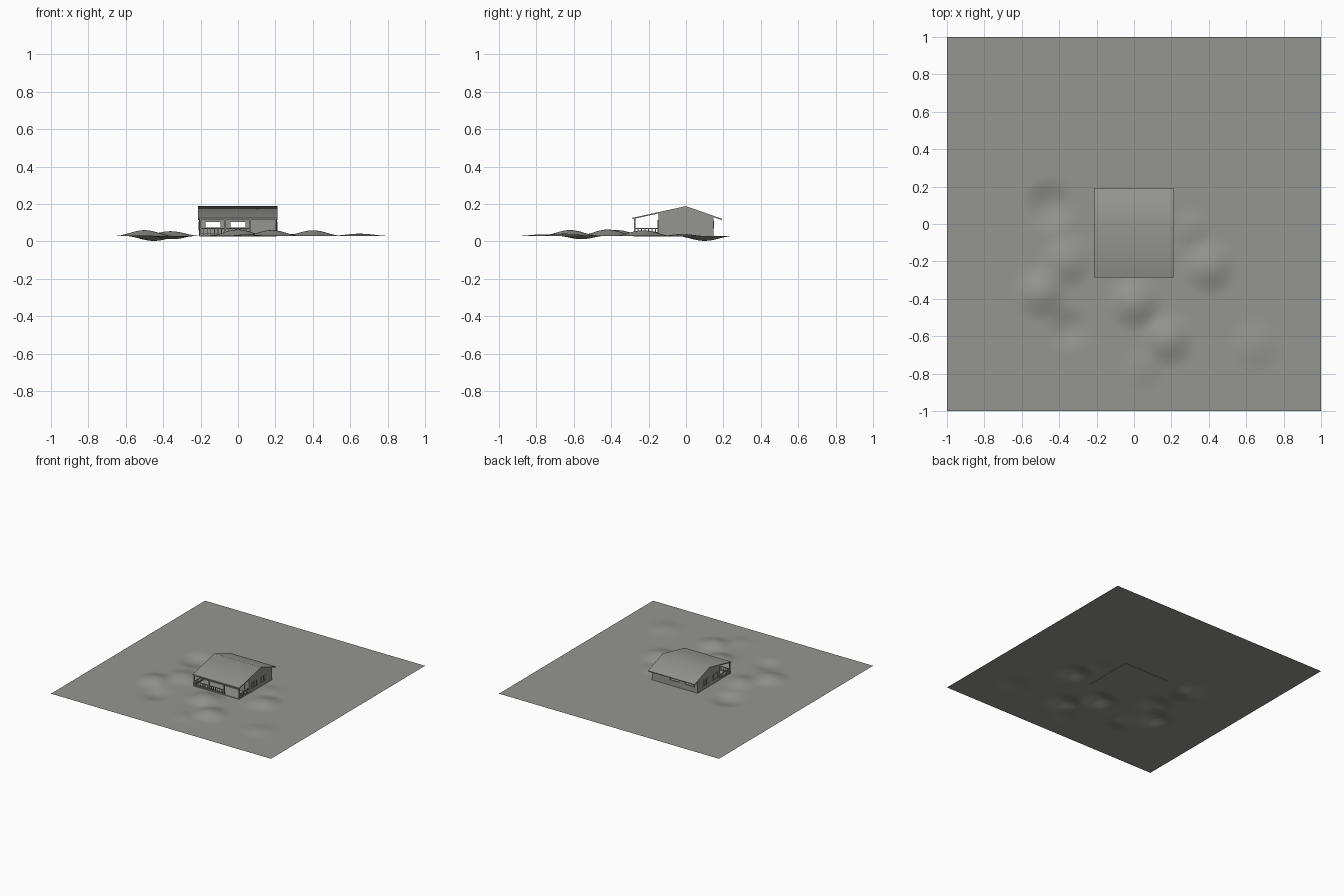
import bpy, bmesh, math
from mathutils import Vector

cube = bpy.data.objects.get("Cube")
if cube:
    bpy.data.objects.remove(cube)

GROUND = 0.03
HALF_W = 0.205            # half width of the house along x
FRONT, BACK = -0.145, 0.144
PORCH = -0.275            # line of the porch posts

grey = bpy.data.materials.new("warm_grey")
grey.use_nodes = True
COLOUR = (0.3, 0.3, 0.28, 1)
grey.diffuse_color = COLOUR
grey.node_tree.nodes["Principled BSDF"].inputs["Base Color"].default_value = COLOUR


def finish(name, bm, smooth_angle=None):
    bmesh.ops.recalc_face_normals(bm, faces=bm.faces)
    mesh = bpy.data.meshes.new(name)
    bm.to_mesh(mesh)
    bm.free()
    mesh.materials.append(grey)
    obj = bpy.data.objects.new(name, mesh)
    bpy.context.collection.objects.link(obj)
    if smooth_angle:
        bpy.ops.object.select_all(action='DESELECT')
        obj.select_set(True)
        bpy.context.view_layer.objects.active = obj
        bpy.ops.object.shade_smooth_by_angle(angle=math.radians(smooth_angle))
    return obj


def add_box(bm, x0, x1, y0, y1, z0, z1):
    verts = bmesh.ops.create_cube(bm, size=1)["verts"]
    for v in verts:
        v.co = Vector((x1 if v.co.x > 0 else x0,
                       y1 if v.co.y > 0 else y0,
                       z1 if v.co.z > 0 else z0))


def boxes(name, items):
    bm = bmesh.new()
    for item in items:
        add_box(bm, *item)
    return finish(name, bm)


def roof_z(y):
    # height of the top of the roof; the porch side is the shallower slope
    return 0.189 + (0.218 * y if y < 0 else -0.352 * y)


# Ground with smooth mounds and hollows: x, y, height, radius
MOUNDS = [(-0.5, -0.37, 0.031, 0.16), (-0.36, -0.2, 0.025, 0.16),
          (-0.45, 0.1, -0.027, 0.16), (-0.35, -0.56, -0.018, 0.13),
          (0, -0.42, 0.034, 0.16), (0.18, -0.62, 0.031, 0.16),
          (0.4, -0.23, 0.03, 0.16), (0.65, -0.65, 0.012, 0.16),
          (0.05, -0.77, 0.008, 0.13), (0.3, -0.02, 0.01, 0.12)]
bm = bmesh.new()
bmesh.ops.create_grid(bm, x_segments=100, y_segments=100, size=1)
for v in bm.verts:
    v.co.z = GROUND
    for mx, my, h, r in MOUNDS:
        d = math.hypot(v.co.x - mx, v.co.y - my)
        if d < r:
            v.co.z += h * (1 + math.cos(math.pi * d / r)) / 2
finish("ground", bm, 60)

# Floor slab under house and porch
boxes("floor_slab", [(-HALF_W, HALF_W, PORCH - 0.005, BACK, 0.028, 0.034)])

# Roof: bent sheet extruded across the house
bm = bmesh.new()
ys = [-0.285, 0, 0.192]
section = [(y, roof_z(y)) for y in ys] + [(y, roof_z(y) - 0.007) for y in reversed(ys)]
face = bm.faces.new([bm.verts.new((-0.213, y, z)) for y, z in section])
new = bmesh.ops.extrude_face_region(bm, geom=[face])["geom"]
bmesh.ops.translate(bm, vec=(0.424, 0, 0),
                    verts=[g for g in new if isinstance(g, bmesh.types.BMVert)])
finish("roof", bm, 40)


def wall(name, us, zs, holes, place):
    # grid of panels between the u and z lines, leaving the hole cells open
    bm = bmesh.new()
    rows = [[bm.verts.new(place(u, z)) for u in us] for z in zs]
    for j in range(len(zs) - 1):
        for i in range(len(us) - 1):
            if (i, j) not in holes:
                bm.faces.new((rows[j][i], rows[j][i + 1],
                              rows[j + 1][i + 1], rows[j + 1][i]))
    obj = finish(name, bm)
    mod = obj.modifiers.new("thickness", 'SOLIDIFY')
    mod.thickness = 0.005
    mod.offset = 0


# Long walls with two window openings each
WINDOWS = [(-0.176, -0.09), (-0.042, 0.044)]
SILL, HEAD = 0.073, 0.107
x_lines = [-HALF_W] + [x for w in WINDOWS for x in w] + [HALF_W]
for name, y in (("front_wall", FRONT), ("back_wall", BACK)):
    wall(name, x_lines, [GROUND, SILL, HEAD, roof_z(y) - 0.006], {(1, 1), (3, 1)},
         lambda u, z, y=y: (u, y, z))

# Gable walls follow the roof line
for name, x in (("right_gable_wall", -HALF_W), ("left_gable_wall", HALF_W)):
    wall(name, [FRONT, 0, BACK], [0, 1], set(),
         lambda u, t, x=x: (x, u, GROUND + t * (roof_z(u) - 0.006 - GROUND)))

# Window frames in the long walls
for name, y in (("front", FRONT), ("back", BACK)):
    parts = []
    for a, b in WINDOWS:
        for x in (a, b):
            parts.append((x - 0.003, x + 0.003, y - 0.005, y + 0.005, SILL, HEAD))
        for z in (SILL, HEAD):
            parts.append((a - 0.003, b + 0.003, y - 0.005, y + 0.005, z - 0.003, z + 0.003))
    boxes(name + "_window_frames", parts)

# Two-pane windows on the gables
for name, s in (("right", -1), ("left", 1)):
    parts = []
    x0, x1 = sorted((s * HALF_W, s * (HALF_W + 0.006)))
    for a, b in ((-0.117, -0.055), (0.005, 0.067)):
        for y in (a, (a + b) / 2, b):
            parts.append((x0, x1, y - 0.002, y + 0.002, 0.06, 0.105))
        for z in (0.06, 0.105):
            parts.append((x0, x1, a - 0.002, b + 0.002, z - 0.002, z + 0.002))
    boxes(name + "_gable_window_frames", parts)

# Front door with surround and knob
boxes("front_door", [(0.104, 0.16, FRONT - 0.005, FRONT, GROUND, 0.11)])
boxes("door_surround", [(x - 0.003, x + 0.003, FRONT - 0.007, FRONT, GROUND, 0.113)
                        for x in (0.102, 0.162)]
      + [(0.099, 0.165, FRONT - 0.007, FRONT, 0.11, 0.115)])
boxes("door_knob", [(0.109, 0.113, FRONT - 0.009, FRONT, 0.066, 0.07)])

# Porch posts and the beam they carry
POSTS = [-0.203, -0.068, 0.066, 0.203]
boxes("porch_posts", [(x - 0.004, x + 0.004, PORCH - 0.004, PORCH + 0.004,
                       GROUND, roof_z(PORCH) - 0.005) for x in POSTS])
boxes("porch_beam", [(-HALF_W, HALF_W, PORCH - 0.004, PORCH + 0.004,
                      0.114, roof_z(PORCH) - 0.005)])

# Porch railing: front run leaves the entry open, side runs reach the wall
RAILS = ((0.04, 0.043), (0.066, 0.071))
parts = [(POSTS[0], POSTS[2], PORCH - 0.003, PORCH + 0.003, a, b) for a, b in RAILS]
count = 14
for i in range(1, count):
    x = POSTS[0] + (POSTS[2] - POSTS[0]) * i / count
    parts.append((x - 0.002, x + 0.002, PORCH - 0.002, PORCH + 0.002, GROUND, 0.068))
boxes("front_railing", parts)
for name, x in (("right_railing", POSTS[0]), ("left_railing", POSTS[3])):
    parts = [(x - 0.003, x + 0.003, PORCH, FRONT, a, b) for a, b in RAILS]
    for i in range(1, 7):
        y = PORCH + (FRONT - PORCH) * i / 7
        parts.append((x - 0.002, x + 0.002, y - 0.002, y + 0.002, GROUND, 0.068))
    boxes(name, parts)
